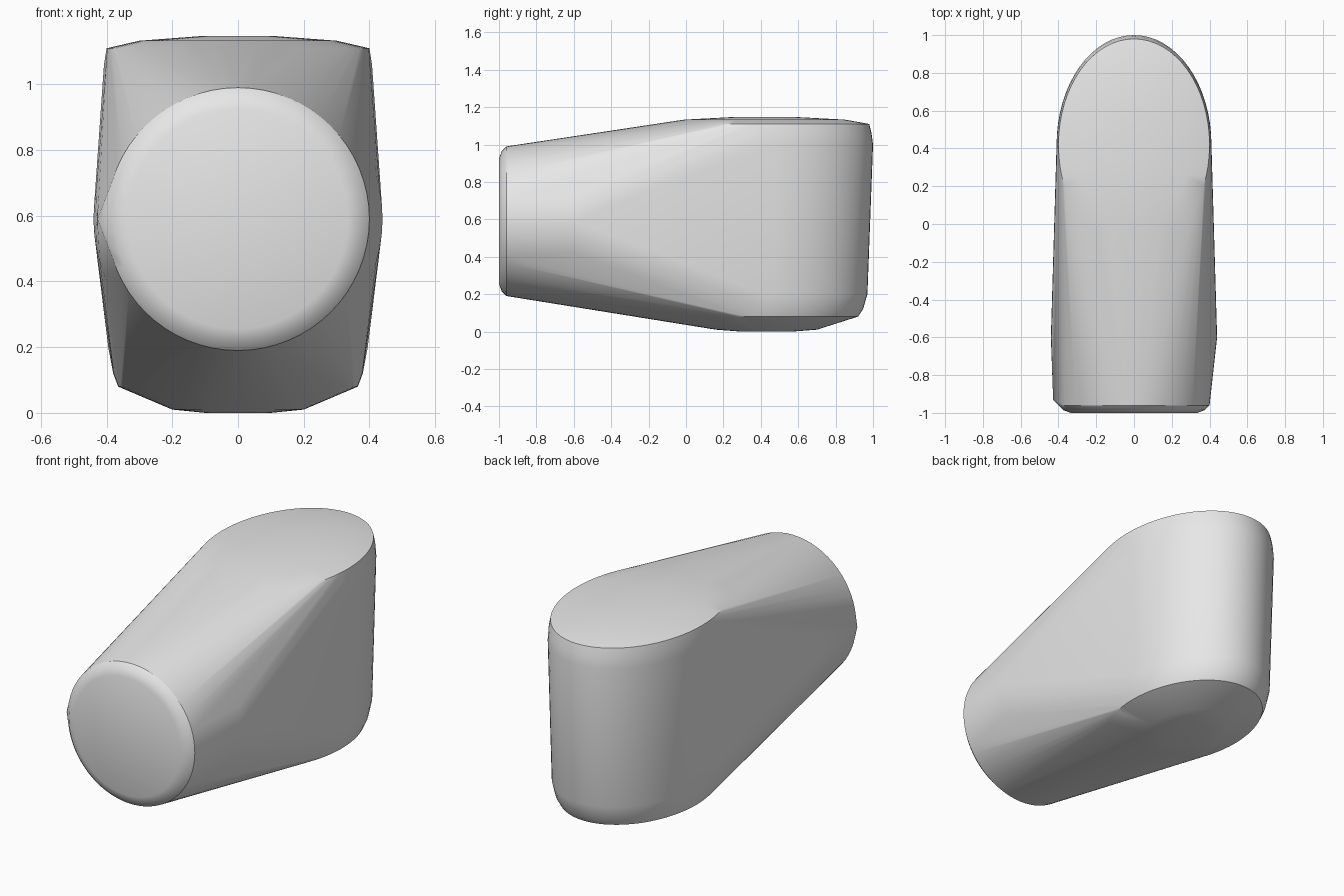
import bpy, bmesh
from math import sin, cos, pi, radians

cube = bpy.data.objects.get("Cube")
if cube:
    bpy.data.objects.remove(cube, do_unlink=True)

grey = bpy.data.materials.new("light_grey")
grey.use_nodes = True
grey.diffuse_color = (0.8, 0.8, 0.8, 1)
grey.node_tree.nodes["Principled BSDF"].inputs["Base Color"].default_value = (0.8, 0.8, 0.8, 1)

SIDES = 64
BARREL_Z = 0.59
bm = bmesh.new()


def ring(point):
    """Add a closed ring; point maps cosine and sine to a position."""
    for i in range(SIDES):
        a = 2 * pi * i / SIDES
        bm.verts.new(point(cos(a), sin(a)))


# Upright oval column: height, half width, half depth, centre y
for z, w, d, y in [(0.0, 0.1, 0.14, 0.43), (0.01, 0.2, 0.27, 0.43),
                   (0.08, 0.365, 0.5, 0.42), (0.12, 0.38, 0.527, 0.42),
                   (0.2, 0.395, 0.55, 0.42), (1.0, 0.41, 0.58, 0.42),
                   (1.06, 0.408, 0.572, 0.42), (1.11, 0.4, 0.56, 0.42),
                   (1.133, 0.3, 0.43, 0.42), (1.148, 0.1, 0.15, 0.42)]:
    ring(lambda c, s: (w * c, y + d * s, z))

# Round barrel pointing forward: y, radius
for y, r in [(-1.0, 0.335), (-0.985, 0.375), (-0.96, 0.4), (-0.6, 0.44)]:
    ring(lambda c, s: (r * c, y, BARREL_Z + r * s))

# Small bulge on the right side of the barrel tip
bm.verts.new((-0.428, -0.93, BARREL_Z))

# Skin stretched over the column and the barrel
hull = bmesh.ops.convex_hull(bm, input=bm.verts[:])
inner = [g for g in hull["geom_interior"] + hull["geom_unused"]
         if isinstance(g, bmesh.types.BMVert)]
bmesh.ops.delete(bm, geom=list(set(inner)), context="VERTS")
bmesh.ops.recalc_face_normals(bm, faces=bm.faces[:])

mesh = bpy.data.meshes.new("elbow_body")
bm.to_mesh(mesh)
bm.free()
mesh.materials.append(grey)
body = bpy.data.objects.new("elbow_body", mesh)
bpy.context.collection.objects.link(body)

bpy.ops.object.select_all(action="DESELECT")
body.select_set(True)
bpy.context.view_layer.objects.active = body
bpy.ops.object.shade_smooth_by_angle(angle=radians(30))
